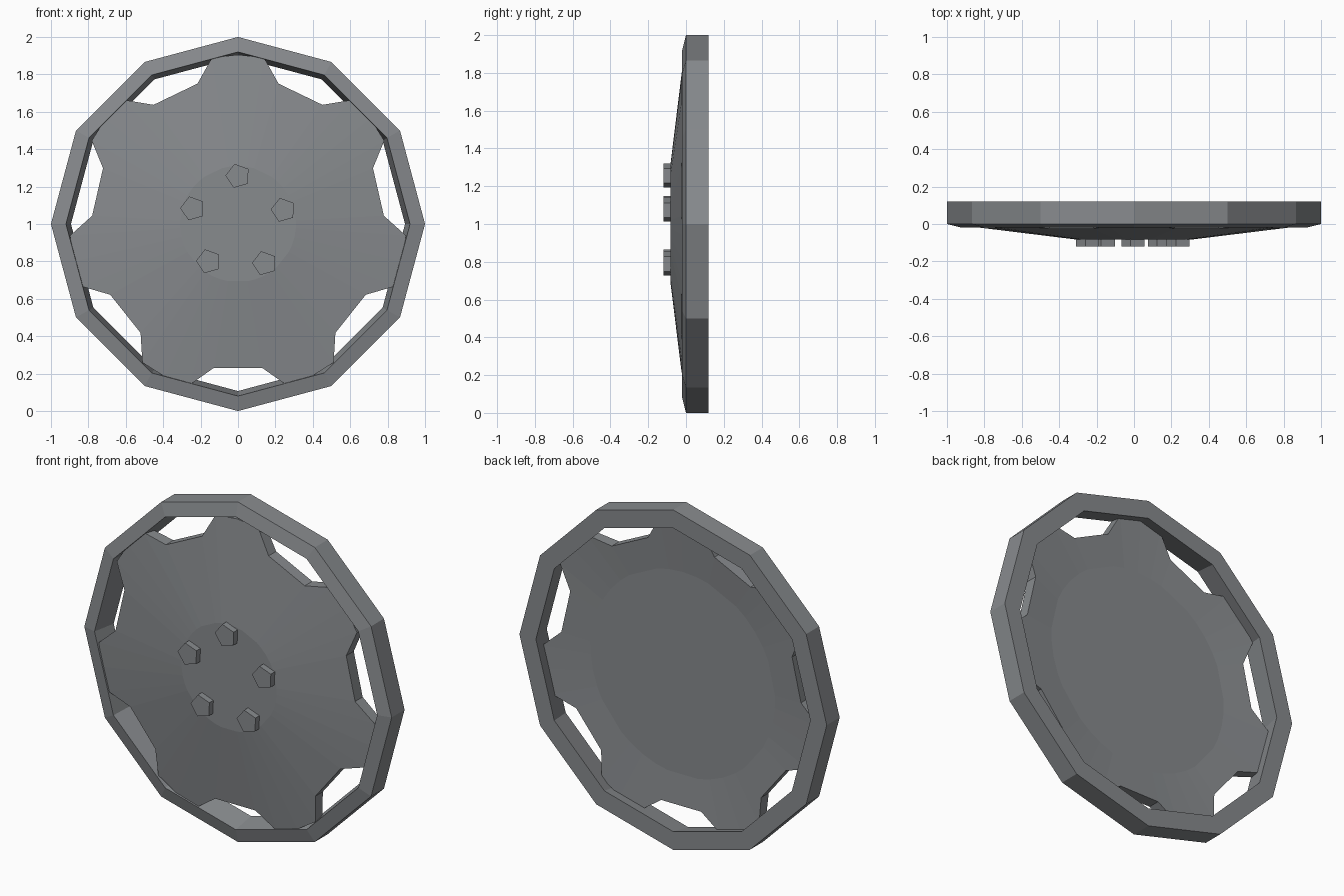
import bpy
from math import sin, cos, radians

if "Cube" in bpy.data.objects:
    bpy.data.objects.remove(bpy.data.objects["Cube"])

grey = bpy.data.materials.new("dark_grey_metal")
grey.diffuse_color = (0.245, 0.257, 0.27, 1)
grey.use_nodes = True
grey.node_tree.nodes["Principled BSDF"].inputs["Base Color"].default_value = grey.diffuse_color
CZ = 1.0


def pt(r, deg, y, cx=0.0, cz=CZ):
    return (cx + r * cos(radians(deg)), y, cz + r * sin(radians(deg)))


def loft(name, rings, closed):
    """Join equal-length point rings; closed loops back, otherwise ends are capped."""
    n, k = len(rings[0]), len(rings)
    verts = [p for ring in rings for p in ring]
    faces = []
    for a in range(k if closed else k - 1):
        b = (a + 1) % k
        for i in range(n):
            j = (i + 1) % n
            faces.append((a * n + i, a * n + j, b * n + j, b * n + i))
    if not closed:
        faces.append(tuple(reversed(range(n))))
        faces.append(tuple(range((k - 1) * n, k * n)))
    me = bpy.data.meshes.new(name)
    me.from_pydata(verts, [], faces)
    me.materials.append(grey)
    ob = bpy.data.objects.new(name, me)
    bpy.context.collection.objects.link(ob)
    # consistent outward normals
    import bmesh
    bm = bmesh.new()
    bm.from_mesh(me)
    bmesh.ops.recalc_face_normals(bm, faces=bm.faces)
    bm.to_mesh(me)
    bm.free()
    return ob


# Outer rim: twelve-sided ring with sloped front face
profile = [(1.0, 0.12), (1.0, 0.0), (0.92, -0.02), (0.893, 0.12)]
loft("rim", [[pt(r, 30 * i, y) for i in range(12)] for r, y in profile], True)

# Wheel disc: seven tabs reaching the rim with notches between them
outline = []
for i in range(7):
    a = 90 + i * 360 / 7
    half = 180 / 7
    outline += [(a - 8.9, 0.90), (a, 0.905), (a + 8.9, 0.90),
                (a + half - 9.6, 0.781), (a + half + 9.6, 0.781)]


def front_y(r):
    return -0.083 + (r - 0.31) * 0.123


disc = [
    [pt(0.31, a, -0.083) for a, r in outline],
    [pt(r, a, front_y(r)) for a, r in outline],
    [pt(r, a, 0.045 + (r - 0.78) * 0.06) for a, r in outline],
    [pt(0.60, a, 0.03) for a, r in outline],
]
loft("wheel_disc", disc, False)

# Five lug nuts, all turned the same way
lugs = [(0.0, 1.257), (-0.242, 1.083), (0.242, 1.075), (-0.158, 0.80), (0.142, 0.79)]
for n, (x, z) in enumerate(lugs):
    loft("lug_nut_%d" % (n + 1),
         [[pt(0.067, 178 + 72 * i, y, x, z) for i in range(5)] for y in (-0.12, -0.078)], False)
